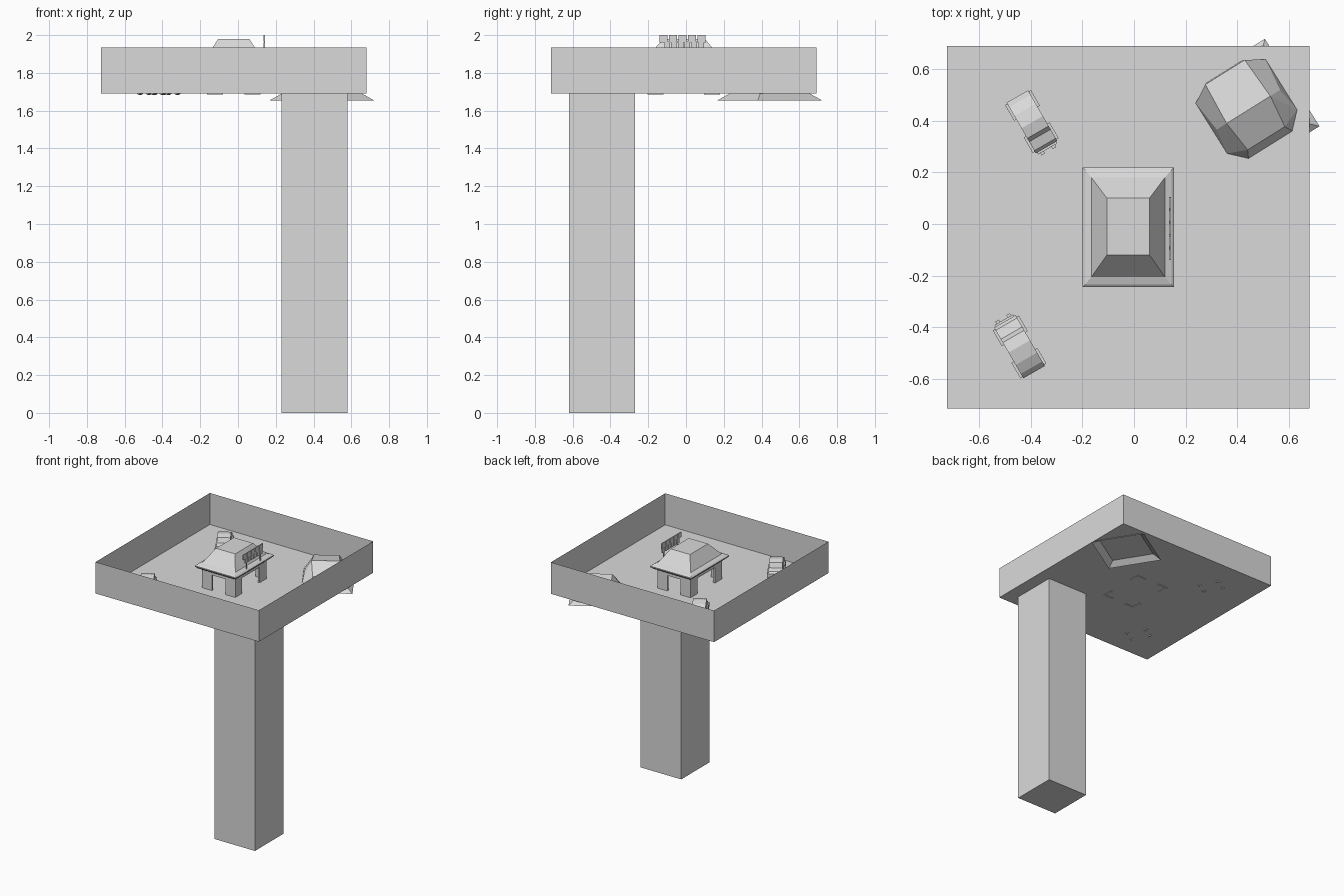
import bpy, bmesh, math
from mathutils import Matrix, Vector

if "Cube" in bpy.data.objects:
    bpy.data.objects.remove(bpy.data.objects["Cube"])

mat = bpy.data.materials.new("plain_grey")
mat.diffuse_color = (0.7, 0.7, 0.7, 1)
mat.use_nodes = True
mat.node_tree.nodes["Principled BSDF"].inputs["Base Color"].default_value = mat.diffuse_color
FLOOR = 1.69


def finish(bm, name, place=None):
    if place:
        bm.transform(place)
    bmesh.ops.recalc_face_normals(bm, faces=bm.faces)
    me = bpy.data.meshes.new(name)
    bm.to_mesh(me)
    bm.free()
    me.materials.append(mat)
    ob = bpy.data.objects.new(name, me)
    bpy.context.collection.objects.link(ob)
    return ob


def add_box(bm, x0, x1, y0, y1, z0, z1):
    m = Matrix.Translation(((x0 + x1) / 2, (y0 + y1) / 2, (z0 + z1) / 2))
    m = m @ Matrix.Diagonal((x1 - x0, y1 - y0, z1 - z0, 1))
    return bmesh.ops.create_cube(bm, size=1, matrix=m)


def loft(bm, rings, caps=True):
    """Stack of rectangles (x0, x1, y0, y1, z) joined by quads."""
    loops = [[bm.verts.new(p) for p in ((a, c, z), (b, c, z), (b, d, z), (a, d, z))]
             for a, b, c, d, z in rings]
    for lo, hi in zip(loops, loops[1:]):
        for i in range(4):
            j = (i + 1) % 4
            bm.faces.new((lo[i], lo[j], hi[j], hi[i]))
    if caps:
        bm.faces.new(loops[0])
        bm.faces.new(loops[-1])


# Open tray made of thin sheets
bm = bmesh.new()
add_box(bm, -0.725, 0.68, -0.715, 0.69, FLOOR, 1.935)
top = [f for f in bm.faces if f.calc_center_median().z > 1.93]
bmesh.ops.delete(bm, geom=top, context='FACES_ONLY')
finish(bm, "tray")

# Tall square post under one corner
bm = bmesh.new()
add_box(bm, 0.23, 0.58, -0.62, -0.27, 0, FLOOR)
finish(bm, "post")

# Central building: corner walls, lintels, roof
X0, X1, Y0, Y1 = -0.165, 0.12, -0.205, 0.18
bm = bmesh.new()
T, W = 0.015, 0.085
for sx in (0, 1):
    for sy in (0, 1):
        xs = (X1 - W, X1) if sx else (X0, X0 + W)
        ys = (Y1 - W, Y1) if sy else (Y0, Y0 + W)
        yt = (Y1 - T, Y1) if sy else (Y0, Y0 + T)
        xt = (X1 - T, X1) if sx else (X0, X0 + T)
        add_box(bm, *xs, *yt, FLOOR - 0.004, 1.85)
        add_box(bm, *xt, *ys, FLOOR - 0.004, 1.85)
finish(bm, "building_corner_walls")

bm = bmesh.new()
for y in (Y0, Y1 - T):
    add_box(bm, X0 + W, X1 - W, y, y + T, 1.81, 1.85)
for x in (X0, X1 - T):
    add_box(bm, x, x + T, Y0 + W, Y1 - W, 1.81, 1.85)
finish(bm, "building_lintels")

bm = bmesh.new()
loft(bm, [(-0.185, 0.14, -0.23, 0.205, 1.845),
          (-0.2, 0.155, -0.245, 0.22, 1.86),
          (-0.2, 0.155, -0.245, 0.22, 1.867),
          (-0.19, 0.145, -0.235, 0.21, 1.875),
          (X0, X1, Y0, Y1, 1.885),
          (-0.105, 0.06, -0.12, 0.10, 1.98)])
finish(bm, "building_roof")

# Roof sign: two plain rows of panels on a rail
bm = bmesh.new()
for i in range(5):
    y = -0.14 + i * 0.05
    add_box(bm, 0.136, 0.144, y, y + 0.043, 1.967, 2.0)
for i in range(6):
    y = -0.115 + i * 0.036
    add_box(bm, 0.136, 0.144, y, y + 0.029, 1.925, 1.96)
add_box(bm, 0.137, 0.143, -0.14, 0.105, 1.96, 1.967)
for y in (-0.1, 0.07):
    add_box(bm, 0.137, 0.143, y, y + 0.008, 1.865, 1.93)
finish(bm, "roof_sign_panels")

# Two small cars, facing opposite ways
PROFILE = [(-0.115, 0.02), (-0.115, 0.075), (-0.095, 0.1), (-0.055, 0.12), (0, 0.13),
           (0.045, 0.12), (0.06, 0.085), (0.1, 0.075), (0.112, 0.06), (0.112, 0.02)]


def car(name, x, y, angle):
    place = Matrix.Translation((x, y, FLOOR)) @ Matrix.Rotation(math.radians(angle), 4, 'Z')
    bm = bmesh.new()
    side = [bm.verts.new((a, -0.048, h)) for a, h in PROFILE]
    face = bm.faces.new(side)
    ext = bmesh.ops.extrude_face_region(bm, geom=[face])
    bmesh.ops.translate(bm, vec=(0, 0.096, 0),
                        verts=[v for v in ext["geom"] if isinstance(v, bmesh.types.BMVert)])
    for a in (-0.075, 0.07):          # fenders
        for s in (-1, 1):
            add_box(bm, a - 0.035, a + 0.035, s * 0.052 - 0.006, s * 0.052 + 0.006, 0.03, 0.065)
    finish(bm, name + "_body", place)

    bm = bmesh.new()
    for a in (-0.075, 0.07):
        for s in (-1, 1):
            m = Matrix.Translation((a, s * 0.045, 0.018)) @ Matrix.Rotation(math.pi / 2, 4, 'X')
            bmesh.ops.create_cone(bm, cap_ends=True, segments=10, radius1=0.024,
                                  radius2=0.024, depth=0.02, matrix=m)
    finish(bm, name + "_wheels", place)

    bm = bmesh.new()
    add_box(bm, 0.112, 0.12, -0.042, 0.042, 0.025, 0.035)
    for s in (-1, 1):
        add_box(bm, 0.118, 0.13, s * 0.025 - 0.008, s * 0.025 + 0.008, 0.022, 0.045)
    finish(bm, name + "_bumper", place)


car("rear_car", -0.395, 0.395, -60)
car("front_car", -0.445, -0.475, 120)

# Corner mound with a flared skirt showing below the tray
place = Matrix.Translation((0.444, 0.443, 0)) @ Matrix.Rotation(math.radians(-58), 4, 'Z')
bm = bmesh.new()
loft(bm, [(-0.2, 0.2, -0.2, 0.2, 1.655), (-0.155, 0.155, -0.155, 0.155, FLOOR)], caps=False)
finish(bm, "mound_skirt", place)

bm = bmesh.new()
pts = [(-0.172, -0.09, 1.78), (-0.172, 0.09, 1.78), (0, -0.1, 1.815), (0, 0.1, 1.815),
       (0.13, -0.085, 1.75), (0.13, 0.085, 1.75), (0, -0.145, 1.75), (0, 0.145, 1.75)]
for s in (-1, 1):
    pts += [(-0.175, s * 0.085, FLOOR), (-0.13, s * 0.16, FLOOR),
            (0.1, s * 0.16, FLOOR), (0.16, s * 0.1, FLOOR)]
vs = [bm.verts.new(p) for p in pts]
bmesh.ops.convex_hull(bm, input=vs)
bmesh.ops.dissolve_limit(bm, angle_limit=0.02, verts=bm.verts, edges=bm.edges)
finish(bm, "mound", place)
